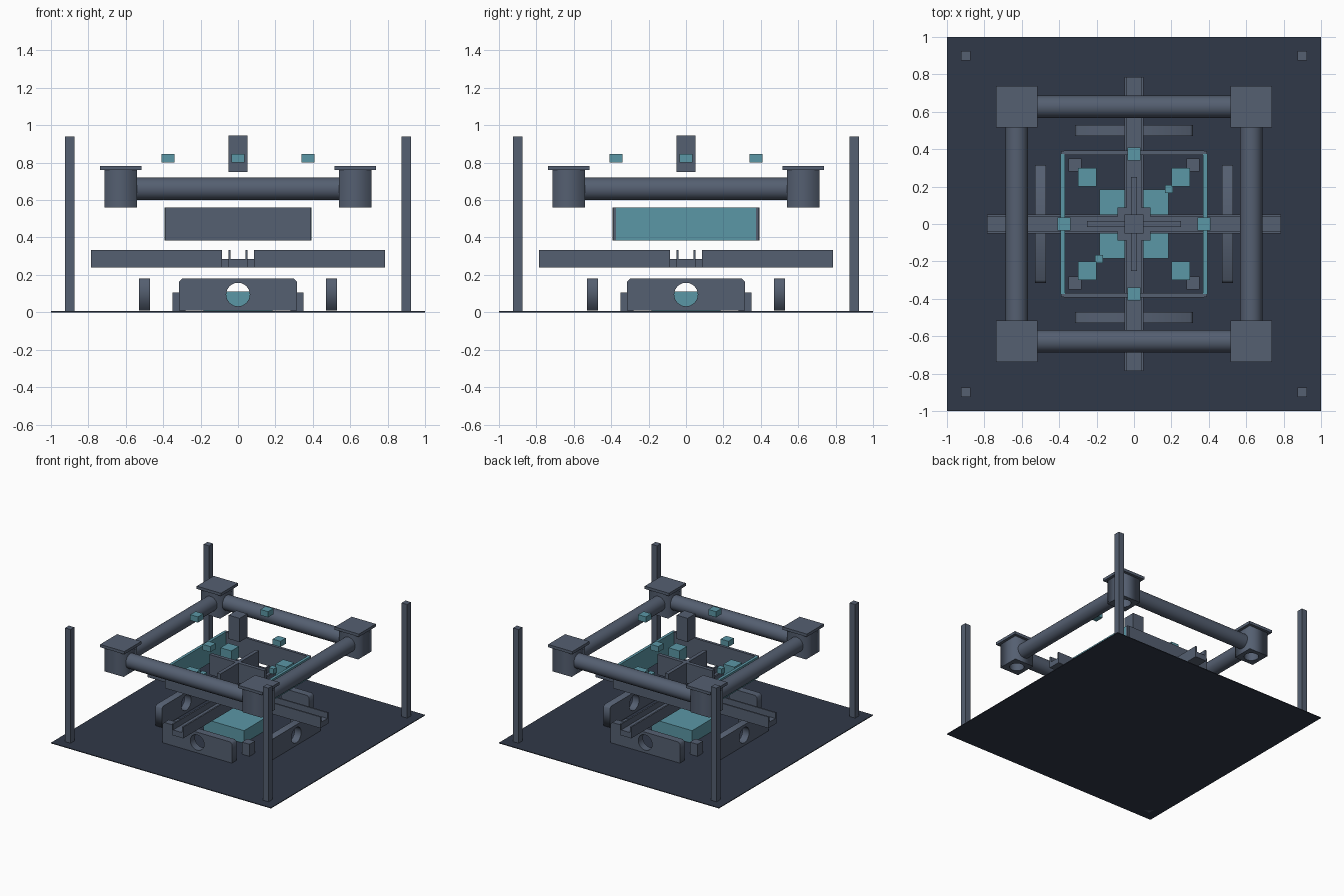
import bpy, math
from mathutils import Matrix, Vector

if "Cube" in bpy.data.objects:
    bpy.data.objects.remove(bpy.data.objects["Cube"])


def material(name, rgb):
    m = bpy.data.materials.new(name)
    m.diffuse_color = (*rgb, 1)
    m.use_nodes = True
    m.node_tree.nodes["Principled BSDF"].inputs["Base Color"].default_value = m.diffuse_color
    return m


STEEL = material("steel", (0.09, 0.115, 0.165))
DARK = material("dark_floor", (0.03, 0.04, 0.065))
TEAL = material("teal", (0.105, 0.31, 0.38))


def box(name, x, y, z, mat=STEEL):
    """Box from (min, max) pairs."""
    bpy.ops.mesh.primitive_cube_add(size=1)
    o = bpy.context.object
    o.name = name
    o.data.transform(Matrix.LocRotScale(
        Vector([(a + b) / 2 for a, b in (x, y, z)]), None,
        Vector([b - a for a, b in (x, y, z)])))
    o.data.materials.append(mat)
    return o


def cube_at(name, x, y, w, z, mat=STEEL):
    return box(name, (x - w / 2, x + w / 2), (y - w / 2, y + w / 2), z, mat)


def holed_plate(name, outline, hole, radius, depth, matrix, mat=STEEL):
    """Extruded outline with a round hole through it."""
    ring = [(hole[0] + radius * math.cos(i * math.tau / 32),
             hole[1] + radius * math.sin(i * math.tau / 32)) for i in range(32)]
    c = bpy.data.curves.new(name, 'CURVE')
    c.dimensions, c.fill_mode, c.extrude = '2D', 'BOTH', depth / 2
    for pts in (outline, ring):
        s = c.splines.new('POLY')
        s.points.add(len(pts) - 1)
        for p, q in zip(s.points, pts):
            p.co = (*q, 0, 1)
        s.use_cyclic_u = True
    o = bpy.data.objects.new(name, c)
    bpy.context.collection.objects.link(o)
    o.matrix_world = matrix
    c.materials.append(mat)
    return o


def spin(o, k):
    """Turn a part by k quarter turns about the model axis."""
    o.matrix_world = Matrix.Rotation(k * math.pi / 2, 4, 'Z') @ o.matrix_world
    return o


# Floor and corner posts
box("floor", (-1, 1), (-1, 1), (0, 0.006), DARK)
corners = [(1, 1), (-1, 1), (-1, -1), (1, -1)]
for sx, sy in corners:
    cube_at("corner_post", sx * 0.9, sy * 0.9, 0.05, (0, 0.94))

    # Upper frame corner blocks with a bore from below, and caps
    b = 0.0875
    holed_plate("frame_block", [(-b, -b), (b, -b), (b, b), (-b, b)], (0, 0), 0.055,
                0.20, Matrix.Translation((sx * 0.627, sy * 0.627, 0.66)))
    cube_at("frame_cap", sx * 0.627, sy * 0.627, 0.22, (0.76, 0.783))

    # Base feet and inner cubes
    cube_at("base_foot", sx * 0.315, sy * 0.315, 0.07, (0.006, 0.105))
    cube_at("inner_cube", sx * 0.25, sy * 0.25, 0.1, (0.42, 0.515), TEAL)

# Two small link cubes on one diagonal
for s in (-1, 1):
    cube_at("link_cube", s * 0.187, s * 0.187, 0.045, (0.445, 0.49), TEAL)

# Parts repeated on the four sides
for k in range(4):
    # Frame pipe
    bpy.ops.mesh.primitive_cylinder_add(vertices=24, radius=0.06, depth=1.08,
                                        location=(0, -0.627, 0.66),
                                        rotation=(0, math.pi / 2, 0))
    pipe = bpy.context.object
    pipe.name = "frame_pipe"
    pipe.data.materials.append(STEEL)
    bpy.ops.object.shade_smooth_by_angle(angle=math.radians(40))
    bpy.context.view_layer.update()
    spin(pipe, k)

    # Base plate with round opening
    holed_plate("base_plate",
                [(-0.315, 0.01), (0.315, 0.01), (0.315, 0.165), (0.3, 0.18),
                 (-0.3, 0.18), (-0.315, 0.165)],
                (0, 0.095), 0.063, 0.06,
                Matrix.Rotation(k * math.pi / 2, 4, 'Z')
                @ Matrix.Translation((0, -0.5, 0))
                @ Matrix.Rotation(math.pi / 2, 4, 'X'))

    # Channel rail
    spin(box("rail_floor", (0.085, 0.785), (-0.05, 0.05), (0.24, 0.285)), k)
    for s in (-1, 1):
        y0, y1 = sorted((s * 0.04, s * 0.052))
        spin(box("rail_wall", (0.085, 0.785), (y0, y1), (0.24, 0.322)), k)
        spin(box("rail_trim", (0.085, 0.785), (y0, y1), (0.322, 0.332)), k)

    # Box wall and hovering marker cube
    wall_mat = TEAL if k % 2 == 0 else STEEL
    spin(box("box_wall", (0.37, 0.393), (-0.375, 0.375), (0.385, 0.56), wall_mat), k)
    spin(cube_at("marker_cube", 0.375, 0, 0.07, (0.80, 0.847), TEAL), k)

# Box corner strips
for sx, sy in corners:
    cube_at("box_corner", sx * 0.382, sy * 0.382, 0.018, (0.385, 0.56))

# Core, hub, dividers and centre tower
cube_at("core_block", 0, 0, 0.37, (0.006, 0.11), TEAL)
cube_at("hub", 0, 0, 0.175, (0.24, 0.285))
box("divider_x", (-0.25, 0.25), (-0.015, 0.015), (0.39, 0.555))
box("divider_y", (-0.015, 0.015), (-0.25, 0.25), (0.39, 0.555))
cube_at("centre_tower", 0, 0, 0.1, (0.75, 0.945))
